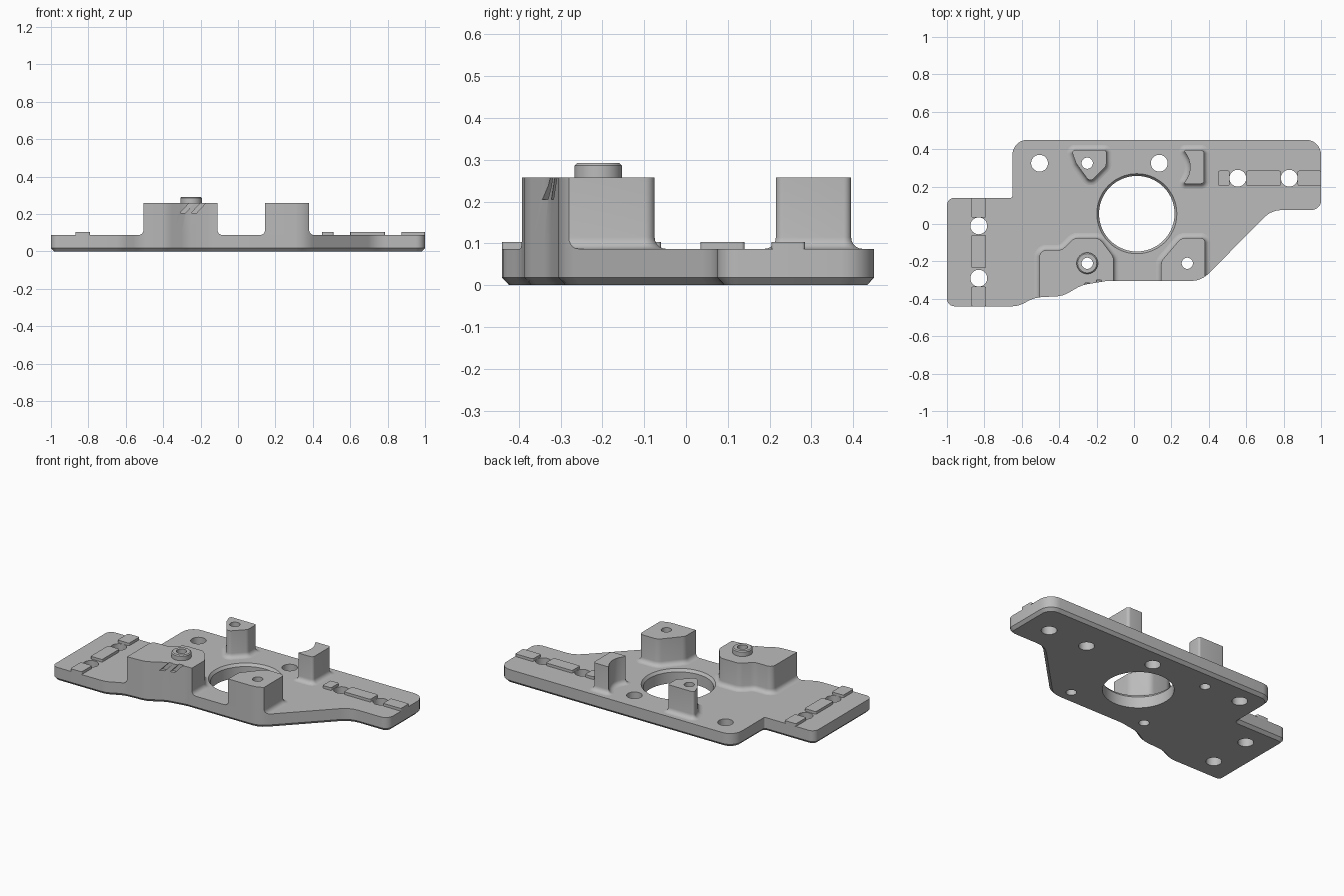
import bpy
import bmesh
from math import sin, cos, tan, pi
from mathutils import Vector

cube = bpy.data.objects.get("Cube")
if cube:
    bpy.data.objects.remove(cube, do_unlink=True)

TOP = 0.087      # plate surface
BOSS = 0.258     # boss height
FLARE = 0.028    # fillet radius at the foot of each boss

grey = bpy.data.materials.new("plain grey")
grey.use_nodes = True
colour = (0.5, 0.5, 0.5, 1)
grey.diffuse_color = colour
grey.node_tree.nodes["Principled BSDF"].inputs["Base Color"].default_value = colour


def rounded(corners):
    """Outline (counter-clockwise) from (x, y, radius) corners."""
    out = []
    n = len(corners)
    for i, (x, y, r) in enumerate(corners):
        p = Vector((x, y))
        a = (p - Vector(corners[i - 1][:2])).normalized()
        b = (Vector(corners[(i + 1) % n][:2]) - p).normalized()
        turn = -a.angle_signed(b)
        if r == 0 or abs(turn) < 0.01:
            out.append(p)
            continue
        start = p - a * r * tan(abs(turn) / 2)
        side = 1 if turn > 0 else -1
        centre = start + Vector((-a.y, a.x)) * r * side
        arm = start - centre
        steps = max(2, int(abs(turn) / 0.2))
        for k in range(steps + 1):
            t = turn * k / steps
            out.append(centre + Vector((arm.x * cos(t) - arm.y * sin(t),
                                        arm.x * sin(t) + arm.y * cos(t))))
    return out


def circle(x, y, r, n=48):
    return [Vector((x + r * cos(2 * pi * k / n), y + r * sin(2 * pi * k / n))) for k in range(n)]


def box(x0, x1, y0, y1):
    return [Vector(p) for p in ((x0, y0), (x1, y0), (x1, y1), (x0, y1))]


def grow(points, d):
    """Offset an outline outwards by d."""
    out = []
    for i, p in enumerate(points):
        a = (p - points[i - 1]).normalized()
        b = (points[(i + 1) % len(points)] - p).normalized()
        na, nb = Vector((a.y, -a.x)), Vector((b.y, -b.x))
        out.append(p + (na + nb) * d / max(0.3, 1 + na.dot(nb)))
    return out


def loft(name, rings):
    """Closed solid through (outline, z) rings."""
    bm = bmesh.new()
    loops = [[bm.verts.new((p.x, p.y, z)) for p in pts] for pts, z in rings]
    n = len(loops[0])
    bm.faces.new(loops[0][::-1])
    bm.faces.new(loops[-1])
    for low, high in zip(loops, loops[1:]):
        for i in range(n):
            j = (i + 1) % n
            bm.faces.new((low[i], low[j], high[j], high[i]))
    mesh = bpy.data.meshes.new(name)
    bm.to_mesh(mesh)
    bm.free()
    mesh.materials.append(grey)
    obj = bpy.data.objects.new(name, mesh)
    bpy.context.collection.objects.link(obj)
    return obj


def activate(obj):
    bpy.ops.object.select_all(action="DESELECT")
    obj.select_set(True)
    bpy.context.view_layer.objects.active = obj


def boolean(obj, tool, operation):
    tool.hide_render = True
    activate(obj)
    mod = obj.modifiers.new("cut", "BOOLEAN")
    mod.object, mod.operation, mod.solver = tool, operation, "EXACT"
    bpy.ops.object.modifier_apply(modifier=mod.name)


def boss(name, corners):
    """Post with a concave fillet flaring onto the plate."""
    pts = rounded(corners)
    rings = [(grow(pts, FLARE), TOP - 0.001)]
    for k in range(6):
        t = k / 5 * pi / 2
        rings.append((grow(pts, FLARE * (1 - sin(t))), TOP + FLARE * (1 - cos(t))))
    return loft(name, rings + [(pts, BOSS)])


# Base plate with a chamfered underside
outline = rounded([
    (-1, -0.44, 0.04), (-0.62, -0.44, 0.12), (-0.53, -0.393, 0.15), (-0.38, -0.385, 0.12),
    (-0.28, -0.327, 0.15), (-0.15, -0.305, 0.15), (0.36, -0.305, 0.13), (0.735, 0.075, 0.13),
    (1, 0.075, 0.05), (1, 0.45, 0.08), (-0.65, 0.45, 0.08), (-0.65, 0.14, 0.01),
    (-1, 0.14, 0.04)])
plate = loft("base_plate", [(grow(outline, -0.017), 0), (outline, 0.018), (outline, TOP)])

# Bosses and posts; the front pair overhang and are trimmed flush with the plate
front_right_boss = boss("front_right_boss", [
    (-0.505, -0.5, 0), (-0.11, -0.5, 0), (-0.11, -0.175, 0.05), (-0.185, -0.075, 0.05),
    (-0.32, -0.075, 0.05), (-0.385, -0.14, 0.06), (-0.505, -0.14, 0.035)])
front_left_boss = boss("front_left_boss", [
    (0.145, -0.5, 0), (0.38, -0.5, 0), (0.38, -0.075, 0.025), (0.252, -0.075, 0.05),
    (0.145, -0.2, 0.05)])
back_right_post = boss("back_right_post", [
    (-0.235, 0.222, 0.025), (-0.148, 0.31, 0.03), (-0.148, 0.395, 0.012),
    (-0.335, 0.395, 0.014), (-0.31, 0.325, 0.04)])
back_left_post = boss("back_left_post", [
    (0.265, 0.215, 0.006), (0.375, 0.215, 0.018), (0.375, 0.395, 0.018),
    (0.265, 0.395, 0.006), (0.325, 0.305, 0.12)])
bosses = [front_right_boss, front_left_boss, back_right_post, back_left_post]

# Locating collar on the larger boss
collar = loft("locating_collar", [
    (circle(-0.25, -0.21, 0.057), BOSS - 0.005), (circle(-0.25, -0.21, 0.057), 0.286),
    (circle(-0.25, -0.21, 0.051), 0.292)])

trim = loft("trim_helper", [(outline, -0.2), (outline, 0.5)])
for part in bosses[:2]:
    boolean(part, trim, "INTERSECT")

# Slanted notches in the front of the larger boss
helpers = [trim]
for x, y in ((-0.31, -0.315), (-0.25, -0.3)):
    slot = loft("notch_helper", [(box(x, x + 0.028, -0.45, y), 0.205),
                                 (box(x + 0.06, x + 0.088, -0.45, y), 0.27)])
    boolean(front_right_boss, slot, "DIFFERENCE")
    helpers.append(slot)

# Raised key strips broken around the mounting holes
pads = []
for y0, y1 in ((-0.44, -0.335), (-0.235, -0.06), (0.035, 0.14)):
    pads.append(("right_key", -0.87, -0.79, y0, y1))
for x0, x1 in ((0.45, 0.51), (0.6, 0.785), (0.875, 1)):
    pads.append(("left_key", x0, x1, 0.205, 0.285))
keys = []
for name, x0, x1, y0, y1 in pads:
    shape = rounded([(p.x, p.y, 0.008) for p in box(x0, x1, y0, y1)])
    keys.append(loft(name, [(shape, TOP - 0.001), (shape, 0.104)]))

# Central bore with a chamfered rim
bore = loft("bore_helper", [(circle(0.015, 0.055, r, 72), z) for r, z in
                            ((0.202, -0.1), (0.202, 0.07), (0.214, TOP), (0.214, 0.4))])
for part in [plate] + bosses:
    boolean(part, bore, "DIFFERENCE")
helpers.append(bore)

# Drilled holes
drills = [(-0.505, 0.325, 0.045, []), (0.135, 0.325, 0.045, []),
          (0.555, 0.245, 0.045, []), (0.83, 0.245, 0.045, []),
          (-0.83, -0.01, 0.045, []), (-0.83, -0.29, 0.045, []),
          (-0.25, 0.325, 0.03, [back_right_post]),
          (-0.25, -0.21, 0.03, [front_right_boss, collar]),
          (0.285, -0.21, 0.03, [front_left_boss])]
for x, y, r, extra in drills:
    drill = loft("drill_helper", [(circle(x, y, r, 32), -0.1), (circle(x, y, r, 32), 0.4)])
    for part in [plate] + extra:
        boolean(part, drill, "DIFFERENCE")
    helpers.append(drill)

for tool in helpers:
    bpy.data.objects.remove(tool, do_unlink=True)

# Smooth curves, crisp edges
for part in [plate, collar] + bosses + keys:
    activate(part)
    bpy.ops.object.shade_smooth_by_angle(angle=0.5)
